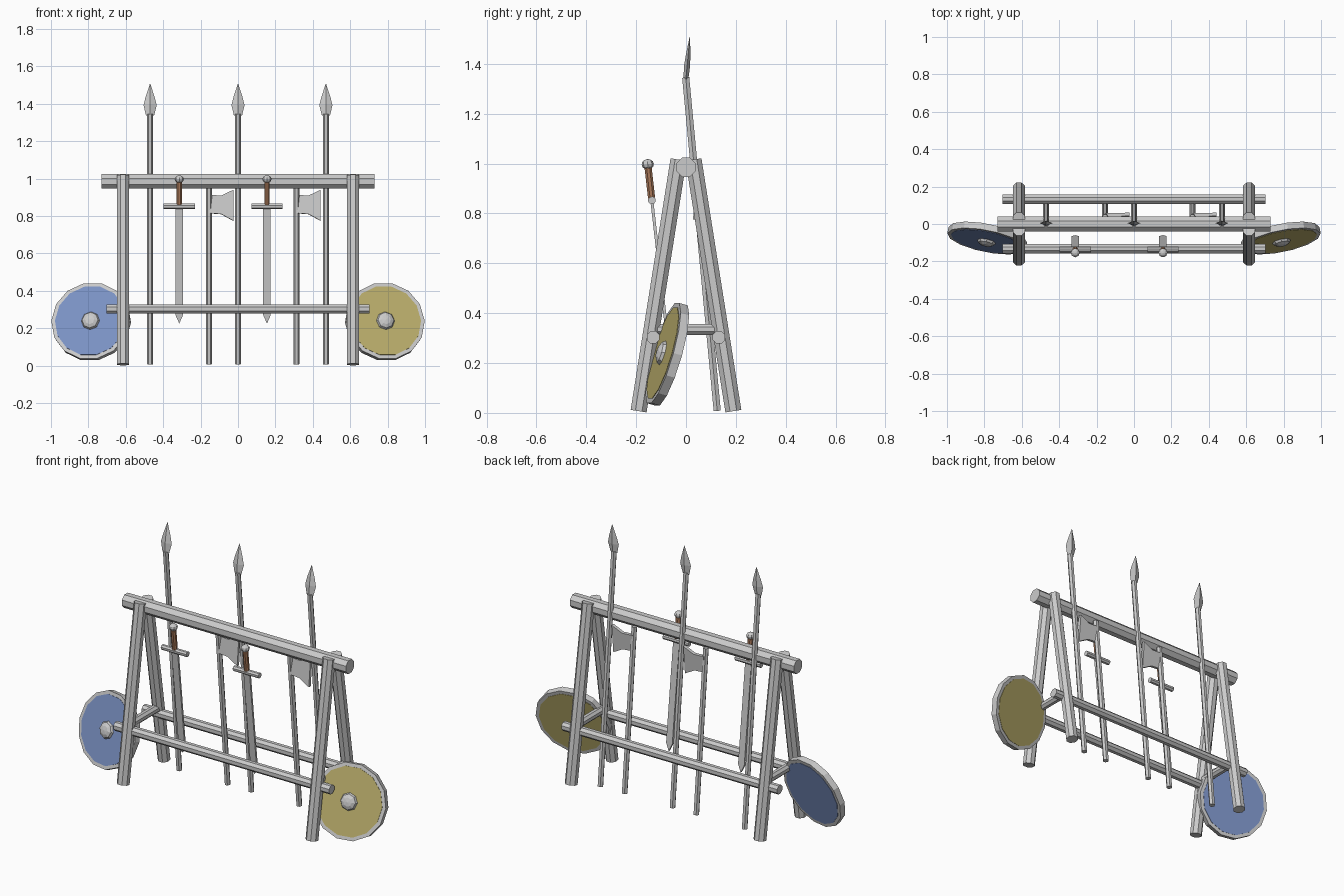
import bpy, bmesh
from math import pi, radians, tan
from mathutils import Vector, Matrix

if "Cube" in bpy.data.objects:
    bpy.data.objects.remove(bpy.data.objects["Cube"])


def material(name, rgb):
    m = bpy.data.materials.new(name)
    m.diffuse_color = (*rgb, 1)
    m.use_nodes = True
    m.node_tree.nodes["Principled BSDF"].inputs["Base Color"].default_value = m.diffuse_color
    return m


BLUE = material("blue_paint", (0.20, 0.29, 0.56))
GOLD = material("yellow_paint", (0.50, 0.43, 0.15))
LEATHER = material("leather", (0.40, 0.19, 0.10))


def finish(name, bm, matrix=None, mat=None):
    if matrix is not None:
        bm.transform(matrix)
    bmesh.ops.recalc_face_normals(bm, faces=bm.faces)
    me = bpy.data.meshes.new(name)
    bm.to_mesh(me)
    bm.free()
    if mat:
        me.materials.append(mat)
    ob = bpy.data.objects.new(name, me)
    bpy.context.collection.objects.link(ob)
    return ob


def rod(name, a, b, r, n=8, mat=None, frame=Matrix(), r2=None):
    """Faceted cylinder from a to b, flat facet facing out."""
    a, b = Vector(a), Vector(b)
    d = b - a
    bm = bmesh.new()
    bmesh.ops.create_cone(bm, cap_ends=True, segments=n, radius1=r,
                          radius2=r if r2 is None else r2, depth=d.length)
    place = (Matrix.Translation((a + b) / 2) @ d.to_track_quat('Z', 'Y').to_matrix().to_4x4()
             @ Matrix.Rotation(pi / n, 4, 'Z'))
    return finish(name, bm, frame @ place, mat)


def plate(name, outline, thick, frame):
    """Outline in x, z extruded along y."""
    bm = bmesh.new()
    f = bm.faces.new([bm.verts.new((x, -thick / 2, z)) for x, z in outline])
    ext = bmesh.ops.extrude_face_region(bm, geom=[f])
    bmesh.ops.translate(bm, vec=(0, thick, 0),
                        verts=[v for v in ext["geom"] if isinstance(v, bmesh.types.BMVert)])
    return finish(name, bm, frame)


def diamond_loft(name, rings, frame):
    """Diamond cross-sections (z, half width, half thickness) joined up."""
    bm = bmesh.new()
    loops = [[bm.verts.new(p) for p in ((w, 0, z), (0, t, z), (-w, 0, z), (0, -t, z))]
             for z, w, t in rings]
    for lo, hi in zip(loops, loops[1:]):
        for i in range(4):
            j = (i + 1) % 4
            bm.faces.new((lo[i], lo[j], hi[j], hi[i]))
    bm.faces.new(loops[0])
    bm.faces.new(loops[-1])
    return finish(name, bm, frame)


def tilted(x, y, z, deg):
    return Matrix.Translation((x, y, z)) @ Matrix.Rotation(radians(deg), 4, 'X')


# Trestle frame
rod("top_beam", (-0.73, 0, 0.985), (0.73, 0, 0.985), 0.042)
for sx, side in ((-1, "left"), (1, "right")):
    x = 0.615 * sx
    for sy, end in ((-1, "front"), (1, "back")):
        rod(f"{end}_leg_{side}", (x, 0.19 * sy, 0.007), (x, 0.03 * sy, 1.016), 0.035)
    rod(f"side_stretcher_{side}", (x, -0.135, 0.335), (x, 0.13, 0.335), 0.024)
for sy, end in ((-1, "front"), (1, "back")):
    rod(f"{end}_rail", (-0.703, 0.132 * sy, 0.303), (0.703, 0.132 * sy, 0.303), 0.027)

# Leaning shafts share one slope
LEAN = 5.4


def lean_y(z):
    return 0.126 - tan(radians(LEAN)) * z


# Spears
for i, x in enumerate((-0.47, 0, 0.47)):
    rod(f"spear_shaft_{i}", (x, lean_y(0.008), 0.008), (x, lean_y(1.345), 1.345), 0.0165, 6)
    diamond_loft(f"spear_head_{i}",
                 [(0, 0.022, 0.010), (0.055, 0.035, 0.012), (0.10, 0.024, 0.009), (0.17, 0.001, 0.001)],
                 tilted(x, lean_y(1.34), 1.338, -LEAN))

# Axes
for i, x in enumerate((-0.155, 0.312)):
    rod(f"axe_shaft_{i}", (x, lean_y(0.008), 0.008), (x, lean_y(0.955), 0.955), 0.0165, 6)
    plate(f"axe_head_{i}",
          [(0, 0.053), (0.065, 0.049), (0.13, 0.08), (0.13, -0.086), (0.065, -0.05), (0, -0.045)],
          0.018, tilted(x, lean_y(0.86), 0.86, -LEAN))

# Swords hung point down on the front
for i, x in enumerate((-0.314, 0.155)):
    f = tilted(x, -0.137, 0.852, 6.5)
    plate(f"sword_blade_{i}", [(-0.02, 0), (0.02, 0), (0.02, -0.585), (0, -0.63), (-0.02, -0.585)],
          0.012, f)
    rod(f"sword_guard_{i}", (-0.083, 0, 0), (0.083, 0, 0), 0.016, 8, frame=f)
    rod(f"sword_grip_{i}", (0, 0, 0.01), (0, 0, 0.135), 0.0155, 8, LEATHER, f)
    bm = bmesh.new()
    bmesh.ops.create_uvsphere(bm, u_segments=8, v_segments=6, radius=0.0245)
    finish(f"sword_pommel_{i}", bm, f @ Matrix.Translation((0, 0, 0.146)) @ Matrix.Diagonal((1, 1, 0.85, 1)))

# Round shields propped against the ends
for sx, side, paint in ((-1, "left", BLUE), (1, "right", GOLD)):
    n = Vector((0.2 * sx, -1, 0.29))
    f = Matrix.Translation((0.785 * sx, -0.075, 0.235)) @ n.to_track_quat('Z', 'Y').to_matrix().to_4x4()
    rod(f"shield_rim_{side}", (0, 0, -0.018), (0, 0, 0.018), 0.214, 14, frame=f)
    rod(f"shield_face_{side}", (0, 0, -0.020), (0, 0, 0.020), 0.194, 14, paint, f)
    bm = bmesh.new()
    bmesh.ops.create_uvsphere(bm, u_segments=8, v_segments=6, radius=0.05)
    finish(f"shield_boss_{side}", bm, f @ Matrix.Translation((0, 0, 0.02)) @ Matrix.Diagonal((1, 1, 0.5, 1)))
